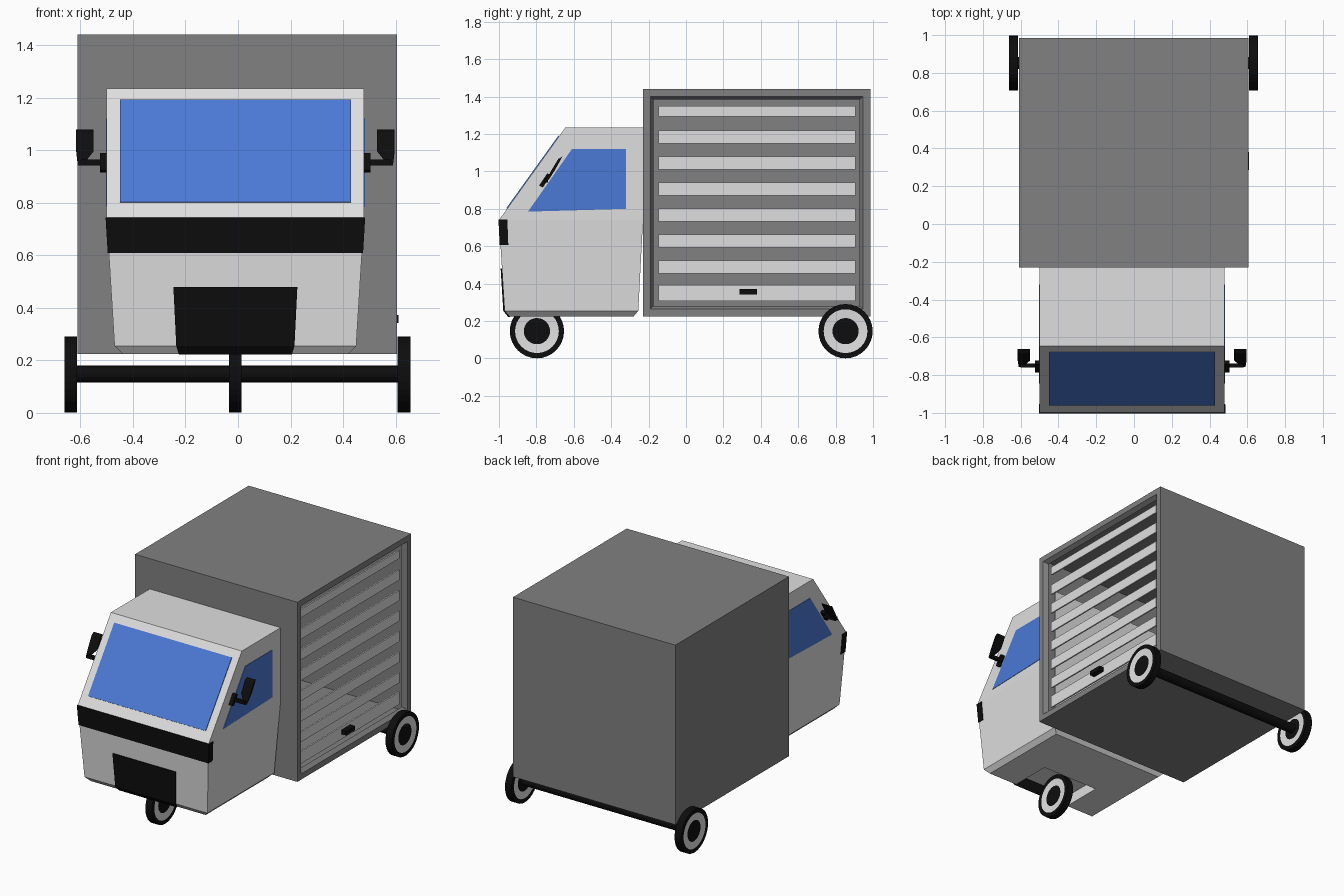
import bpy, bmesh, math
from mathutils import Vector, Matrix

if "Cube" in bpy.data.objects:
    bpy.data.objects.remove(bpy.data.objects["Cube"])


def material(name, rgb):
    m = bpy.data.materials.new(name)
    m.diffuse_color = (*rgb, 1)
    m.use_nodes = True
    m.node_tree.nodes["Principled BSDF"].inputs["Base Color"].default_value = m.diffuse_color
    return m


WHITE = material("off_white", (0.74, 0.74, 0.74))
GREY = material("box_grey", (0.22, 0.22, 0.22))
BLACK = material("black", (0.004, 0.004, 0.004))
BLUE = material("glass_blue", (0.07, 0.195, 0.68))
CX = -0.01  # centre line of the cab


def finish(name, bm, *mats):
    bmesh.ops.recalc_face_normals(bm, faces=bm.faces)
    me = bpy.data.meshes.new(name)
    bm.to_mesh(me)
    bm.free()
    for m in mats:
        me.materials.append(m)
    ob = bpy.data.objects.new(name, me)
    bpy.context.collection.objects.link(ob)
    return ob


def loft(name, rings, mat):
    """Solid through successive rings of points."""
    bm = bmesh.new()
    vs = [[bm.verts.new(p) for p in r] for r in rings]
    n = len(vs[0])
    for a, b in zip(vs, vs[1:]):
        for i in range(n):
            j = (i + 1) % n
            bm.faces.new((a[i], a[j], b[j], b[i]))
    bm.faces.new(vs[0])
    bm.faces.new(vs[-1])
    return finish(name, bm, mat)


def plate(name, pts, offset, mat):
    o = Vector(offset)
    return loft(name, [pts, [Vector(p) + o for p in pts]], mat)


def rect(z, xh, y0, y1):
    return [(CX - xh, y0, z), (CX + xh, y0, z), (CX + xh, y1, z), (CX - xh, y1, z)]


def box(name, lo, hi, mat):
    (x0, y0, z0), (x1, y1, z1) = lo, hi
    return plate(name, [(x0, y0, z0), (x1, y0, z0), (x1, y1, z0), (x0, y1, z0)],
                 (0, 0, z1 - z0), mat)


# Cab with a wheel well cut from below
cab = loft("cab", [rect(0.225, 0.43, -0.945, -0.28), rect(0.255, 0.46, -0.97, -0.255),
                   rect(0.74, 0.49, -1.0, -0.23), rect(1.235, 0.49, -0.645, -0.23)], WHITE)
cutter = box("wheel_well_cutter", (-0.23, -0.94, 0.1), (0.2, -0.66, 0.297), WHITE)
cutter.hide_render = True
cutter.hide_set(True)
cut = cab.modifiers.new("wheel_well", 'BOOLEAN')
cut.operation = 'DIFFERENCE'
cut.solver = 'EXACT'
cut.object = cutter
box("wheel_well_liner", (-0.23, -0.941, 0.226), (0.2, -0.935, 0.295), BLACK)

# Windows
plate("windscreen", [(-0.45, -0.957, 0.80), (0.43, -0.957, 0.80),
                     (0.43, -0.677, 1.19), (-0.45, -0.677, 1.19)],
      (0, -0.004, 0.003), BLUE)
for s, side in ((1, "right"), (-1, "left")):
    x = CX + s * 0.489
    plate(side + "_window", [(x, -0.845, 0.785), (x, -0.61, 1.12),
                             (x, -0.32, 1.12), (x, -0.32, 0.80)],
          (s * 0.004, 0, 0), BLUE)

# Black band and lower front panel
loft("front_band", [rect(0.608, 0.486, -0.996, -0.95),
                    rect(0.743, 0.494, -1.003, -0.955)], BLACK)


def row(z, xh, y):
    return rect(z, xh, y - 0.006, y + 0.006)


loft("front_panel", [row(0.222, 0.215, -0.945), row(0.255, 0.225, -0.971),
                     row(0.48, 0.236, -0.985)], BLACK)

# Mirrors
for s, side in ((1, "right"), (-1, "left")):
    def X(d):
        return CX + s * d

    plate(side + "_mirror_mount", [(X(0.485), -0.785, 0.925), (X(0.485), -0.765, 0.915),
                                   (X(0.485), -0.722, 0.98), (X(0.485), -0.742, 0.99)],
          (s * 0.03, 0, 0), BLACK)
    box(side + "_mirror_arm", (min(X(0.5), X(0.59)), -0.76, 0.942),
        (max(X(0.5), X(0.59)), -0.738, 0.964), BLACK)
    head = [(X(a), y, z) for a, y, z in
            ((0.582, -0.757, 0.942), (0.60, -0.757, 0.942), (0.606, -0.723, 0.995),
             (0.606, -0.683, 1.067), (0.54, -0.683, 1.067), (0.54, -0.723, 0.995))]
    plate(side + "_mirror_head", head, (0, 0.022, 0.012), BLACK)

# Hollow cargo box, open on the right through a chamfered frame
bm = bmesh.new()
bmesh.ops.create_cube(bm, size=1, matrix=Matrix.Translation((-0.0025, 0.378, 0.8325))
                      @ Matrix.Diagonal((1.215, 1.215, 1.215, 1)))
bm.normal_update()
side = max(bm.faces, key=lambda f: f.normal.x)
bmesh.ops.inset_region(bm, faces=[side], thickness=0.055)
bmesh.ops.inset_region(bm, faces=[side], thickness=0.025, depth=-0.03)
bmesh.ops.delete(bm, geom=[side], context='FACES')
cargo = finish("cargo_box", bm, GREY)
wall = cargo.modifiers.new("wall", 'SOLIDIFY')
wall.thickness = 0.012
wall.offset = -1

# Cab back showing inside the cargo box
box("cab_back_wall", (-0.5, -0.222, 0.24), (0.48, -0.214, 1.235), WHITE)

# Shutter slats and handle
for i in range(8):
    z = 0.35 + i * 0.139
    h = 0.042 if i == 0 else (0.028 if i == 7 else 0.035)
    box(f"slat_{i + 1}", (0.564, -0.147, z - h), (0.574, 0.906, z + h), WHITE)
box("shutter_handle", (0.57, 0.285, 0.343), (0.61, 0.38, 0.372), BLACK)


# Wheels: black tyre, white rim, black hub
def wheel(name, x, y):
    bm = bmesh.new()
    mat = Matrix.Translation((x, y, 0.146)) @ Matrix.Rotation(math.pi / 2, 4, 'Y')
    bmesh.ops.create_cone(bm, cap_ends=True, segments=32, radius1=0.145, radius2=0.145,
                          depth=0.048, matrix=mat)
    bm.normal_update()
    for f in [f for f in bm.faces if len(f.verts) > 4]:
        bmesh.ops.inset_region(bm, faces=[f], thickness=0.028)
        f.material_index = 1
        bmesh.ops.inset_region(bm, faces=[f], thickness=0.047, depth=-0.004)
        f.material_index = 0
    return finish(name, bm, BLACK, WHITE)


wheel("front_wheel", CX, -0.797)
wheel("rear_right_wheel", 0.632, 0.853)
wheel("rear_left_wheel", -0.637, 0.853)

# Rear axle
bm = bmesh.new()
bmesh.ops.create_cone(bm, cap_ends=True, segments=16, radius1=0.032, radius2=0.032, depth=1.25,
                      matrix=Matrix.Translation((-0.0025, 0.853, 0.148))
                      @ Matrix.Rotation(math.pi / 2, 4, 'Y'))
finish("rear_axle", bm, BLACK)
